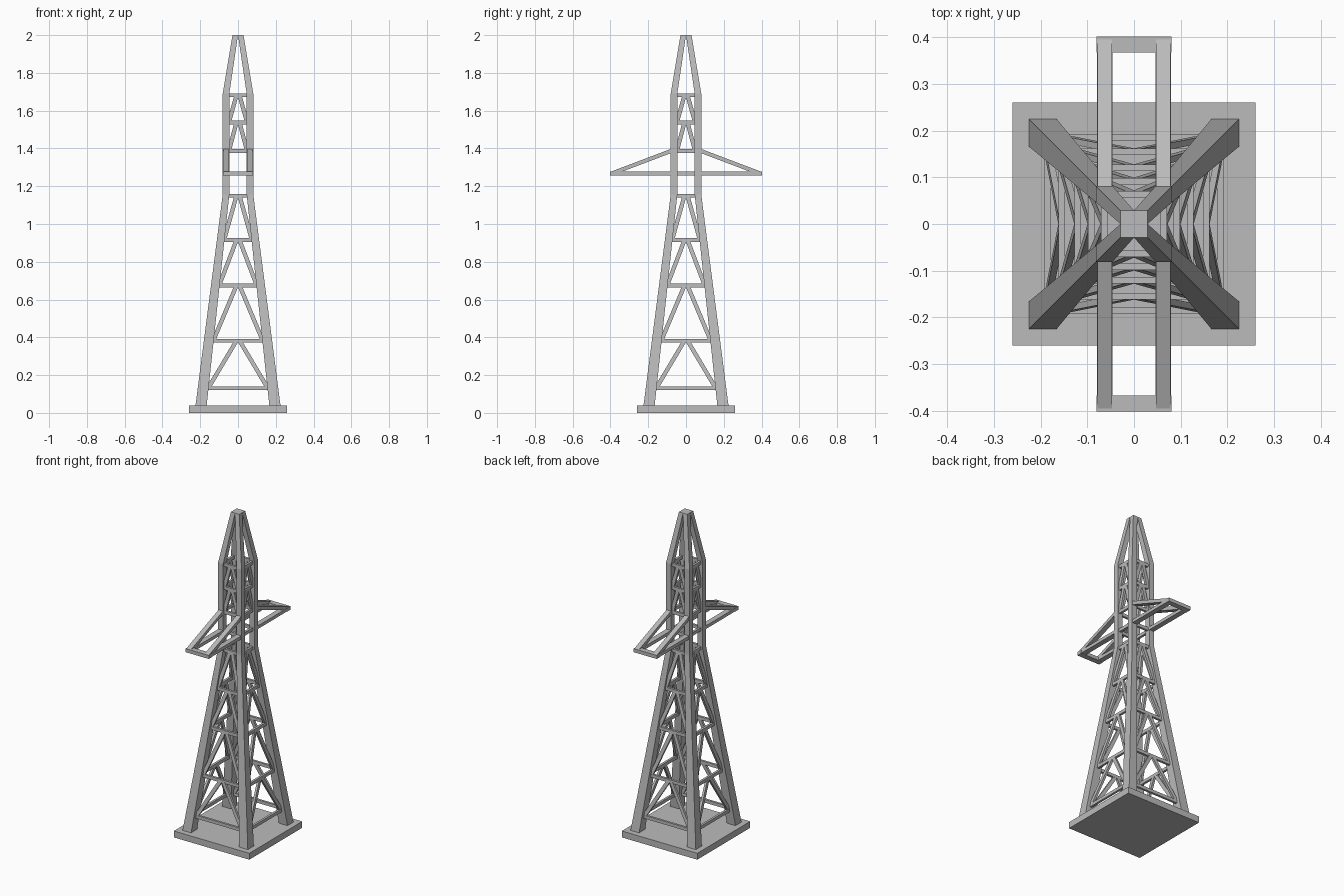
import bpy, bmesh, math
from mathutils import Vector, Matrix

if "Cube" in bpy.data.objects:
    bpy.data.objects.remove(bpy.data.objects["Cube"])

steel = bpy.data.materials.new("steel_grey")
steel.diffuse_color = (0.5, 0.5, 0.5, 1)
steel.use_nodes = True
steel.node_tree.nodes["Principled BSDF"].inputs["Base Color"].default_value = steel.diffuse_color

# (height, outer edge, inner edge) of a leg
PROFILE = [(0.0, 0.23, 0.17), (1.155, 0.081, 0.046),
           (1.69, 0.081, 0.046), (2.0, 0.029, 0.0)]


def leg_at(z):
    for (z0, o0, i0), (z1, o1, i1) in zip(PROFILE, PROFILE[1:]):
        if z <= z1:
            t = (z - z0) / (z1 - z0)
            return o0 + t * (o1 - o0), i0 + t * (i1 - i0)


def finish(name, bm):
    bmesh.ops.recalc_face_normals(bm, faces=bm.faces)
    me = bpy.data.meshes.new(name)
    bm.to_mesh(me)
    bm.free()
    me.materials.append(steel)
    ob = bpy.data.objects.new(name, me)
    bpy.context.collection.objects.link(ob)
    return ob


def loft(bm, rings):
    rows = [[bm.verts.new(p) for p in r] for r in rings]
    for a, b in zip(rows, rows[1:]):
        for i in range(4):
            j = (i + 1) % 4
            bm.faces.new((a[i], a[j], b[j], b[i]))
    bm.faces.new(rows[0][::-1])
    bm.faces.new(rows[-1])


def box(bm, lo, hi):
    loft(bm, [[(lo[0], lo[1], z), (hi[0], lo[1], z), (hi[0], hi[1], z), (lo[0], hi[1], z)]
              for z in (lo[2], hi[2])])


def beam(bm, a, b, side, width, depth):
    # rectangular bar from a to b, depth measured along side
    a, b, s = Vector(a), Vector(b), Vector(side)
    w = (b - a).cross(s).normalized() * width / 2
    d = s * depth / 2
    loft(bm, [[p + w + d, p + w - d, p - w - d, p - w + d] for p in (a, b)])


# base slab
bm = bmesh.new()
box(bm, (-0.26, -0.26, 0), (0.26, 0.26, 0.04))
finish("base_slab", bm)

# four tapering legs
for sx, sy, name in ((-1, -1, "front_left"), (1, -1, "front_right"),
                     (-1, 1, "back_left"), (1, 1, "back_right")):
    bm = bmesh.new()
    loft(bm, [[(sx * o, sy * o, z), (sx * i, sy * o, z), (sx * i, sy * i, z), (sx * o, sy * i, z)]
              for z, o, i in PROFILE])
    finish(name + "_leg", bm)

# lattice of ties and inverted-V braces on every side
LEVELS = [0.13, 0.382, 0.674, 0.915, 1.15, 1.267, 1.387, 1.538, 1.682]
OPEN = (1.15, 1.267)
for k, name in enumerate(("front", "right", "back", "left")):
    bm = bmesh.new()
    for n, z in enumerate(LEVELS):
        o, i = leg_at(z)
        c = (o + i) / 2
        beam(bm, (-i - 0.012, -c, z), (i + 0.012, -c, z), (0, 1, 0), 0.02, 0.014)
        if z in OPEN or n == len(LEVELS) - 1:
            continue
        zt = LEVELS[n + 1]
        ot, it = leg_at(zt)
        for s in (-1, 1):
            beam(bm, (s * (i + 0.002), -c, z), (s * 0.008, -(ot + it) / 2, zt),
                 (0, 1, 0), 0.022, 0.014)
    bmesh.ops.rotate(bm, verts=bm.verts, cent=(0, 0, 0),
                     matrix=Matrix.Rotation(k * math.pi / 2, 3, 'Z'))
    finish(name + "_lattice", bm)

# cross arms reaching out front and back
for sy, name in ((-1, "front"), (1, "back")):
    bm = bmesh.new()
    for sx in (-1, 1):
        x = sx * 0.0625
        beam(bm, (x, sy * 0.06, 1.267), (x, sy * 0.39, 1.267), (1, 0, 0), 0.02, 0.033)
        beam(bm, (x, sy * 0.065, 1.392), (x, sy * 0.392, 1.268), (1, 0, 0), 0.021, 0.031)
    ys = sorted((sy * 0.368, sy * 0.402))
    box(bm, (-0.08, ys[0], 1.256), (0.08, ys[1], 1.278))
    finish(name + "_cross_arm", bm)
